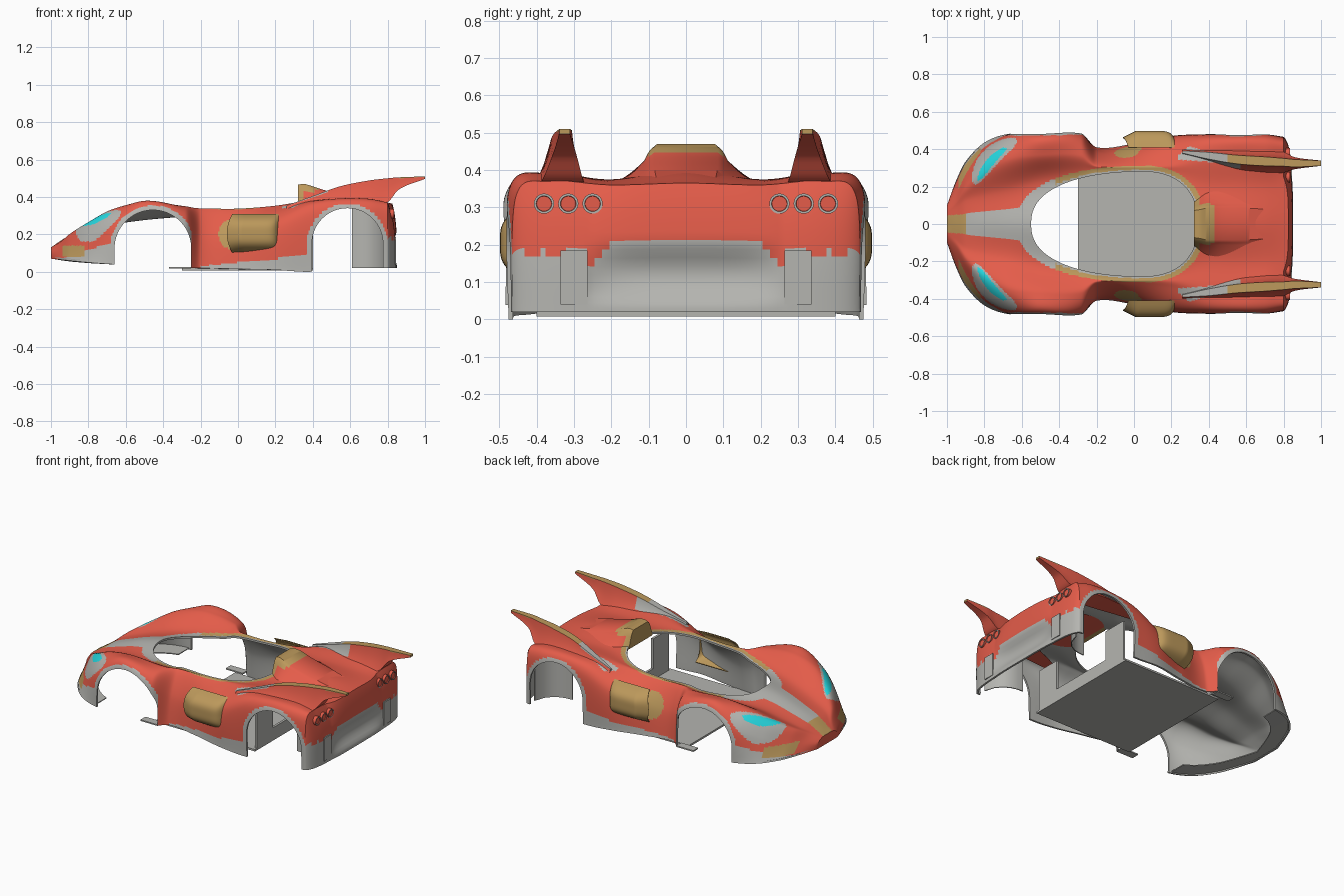
import bpy, bmesh, math
from math import sin, cos, pi, radians

if "Cube" in bpy.data.objects:
    bpy.data.objects.remove(bpy.data.objects["Cube"])


def make_material(name, rgb):
    m = bpy.data.materials.new(name)
    m.use_nodes = True
    m.diffuse_color = (*rgb, 1)
    m.node_tree.nodes["Principled BSDF"].inputs["Base Color"].default_value = (*rgb, 1)
    return m


GREY, RED, GOLD, CYAN = range(4)
MATS = [make_material("grey_trim", (0.46, 0.46, 0.435)),
        make_material("body_red", (0.78, 0.108, 0.068)),
        make_material("gold_trim", (0.50, 0.315, 0.105)),
        make_material("headlight_cyan", (0.02, 0.71, 0.77))]


def keyed(keys, x):
    """Smooth interpolation of a table whose first column is x."""
    x = min(max(x, keys[0][0]), keys[-1][0])
    i = next(k for k in range(len(keys) - 1) if x <= keys[k + 1][0])
    a, b = keys[i], keys[i + 1]
    p, q = keys[max(i - 1, 0)], keys[min(i + 2, len(keys) - 1)]
    h = b[0] - a[0]
    t = (x - a[0]) / h
    out = []
    for c in range(1, len(a)):
        ma = (b[c] - p[c]) / (b[0] - p[0]) * h
        mb = (q[c] - a[c]) / (q[0] - a[0]) * h
        out.append((2*t**3 - 3*t*t + 1) * a[c] + (t**3 - 2*t*t + t) * ma
                   + (3*t*t - 2*t**3) * b[c] + (t**3 - t*t) * mb)
    return out


def build(name, grids, rule, thick=0, closed=False, cutter=None):
    """Join grids of points into one mesh, colour it by rule, then thicken, cut and smooth it."""
    bm = bmesh.new()
    for rows in grids:
        vs = [[bm.verts.new(p) for p in r] for r in rows]
        for a, b in zip(vs, vs[1:]):
            n = len(a)
            for j in range(n if closed else n - 1):
                k = (j + 1) % n
                bm.faces.new((a[j], a[k], b[k], b[j]))
        if closed:
            bm.faces.new(vs[0])
            bm.faces.new(vs[-1])
    bmesh.ops.remove_doubles(bm, verts=bm.verts, dist=1e-5)
    bmesh.ops.recalc_face_normals(bm, faces=bm.faces)
    for f in bm.faces:
        f.material_index = rule(*f.calc_center_median()) if callable(rule) else rule
    me = bpy.data.meshes.new(name)
    bm.to_mesh(me)
    bm.free()
    ob = bpy.data.objects.new(name, me)
    bpy.context.collection.objects.link(ob)
    for m in MATS:
        me.materials.append(m)
    bpy.ops.object.select_all(action='DESELECT')
    bpy.context.view_layer.objects.active = ob
    ob.select_set(True)
    if thick:
        s = ob.modifiers.new("shell", 'SOLIDIFY')
        s.thickness, s.offset = thick, -1
        if cutter:
            s.material_offset = s.material_offset_rim = -4   # grey lining
        bpy.ops.object.modifier_apply(modifier=s.name)
    if cutter:
        b = ob.modifiers.new("openings", 'BOOLEAN')
        b.operation, b.solver, b.object = 'DIFFERENCE', 'EXACT', cutter
        bpy.ops.object.modifier_apply(modifier=b.name)
    bpy.ops.object.shade_smooth_by_angle(angle=radians(38))
    return ob


def box(name, x0, x1, y, z0, z1, mat=GREY, yc=0):
    ring = lambda x: [(x, yc - y, z0), (x, yc + y, z0), (x, yc + y, z1), (x, yc - y, z1)]
    return build(name, [[ring(x0), ring(x1)]], mat, closed=True)


# Body: x, centre z, valley y z, fender crest y z, shoulder y z, bottom y z
BODY = [(-1, .13, .04, .13, .075, .12, .1, .1, .1, .07),
        (-.95, .165, .08, .16, .125, .155, .18, .12, .235, .065),
        (-.9, .195, .12, .19, .195, .2, .26, .145, .335, .06),
        (-.8, .235, .15, .225, .285, .265, .375, .195, .435, .05),
        (-.67, .28, .18, .265, .35, .335, .462, .25, .482, .04),
        (-.5, .315, .22, .29, .37, .37, .478, .34, .485, .03),
        (-.28, .335, .24, .31, .37, .35, .475, .28, .48, .02),
        (-.2, .34, .26, .33, .32, .33, .385, .2, .41, .02),
        (0, .34, .26, .335, .32, .325, .405, .2, .43, .015),
        (.2, .36, .25, .35, .33, .345, .455, .25, .47, .01),
        (.38, .4, .2, .37, .36, .38, .47, .32, .475, 0),
        (.55, .4, .2, .375, .36, .39, .472, .35, .475, .015),
        (.7, .385, .2, .37, .36, .39, .472, .345, .475, .02),
        (.8, .365, .2, .36, .36, .37, .455, .33, .465, .02)]
N = 18


def section(x):
    """Half cross-section from the centre line out and down to the sill."""
    k = keyed(BODY, x)
    pts = [(-k[1], k[2]), (0, k[0])] + [(k[i], k[i + 1]) for i in (1, 3, 5, 7)]
    pts.append(pts[-1])
    out = []
    for i in range(1, 5):
        a, b, c, d = pts[i - 1:i + 3]
        for s in range(N + (i == 4)):
            t = s / N
            out.append(tuple(b[m] + .5 * t * (c[m] - a[m] + t * (
                2*a[m] - 5*b[m] + 4*c[m] - d[m] + t * (3*(b[m] - c[m]) + d[m] - a[m])))
                for m in (0, 1)))
    return out


def mirrored(row):
    return [(x, -y, z) for x, y, z in row[:0:-1]] + row


def deck(x, y):
    """Draw the middle of the tail deck out into a lip."""
    return x + .025 * max(0, (x - .7) / .1)**2 * max(0, 1 - (y / .25)**4)


def end_cap(x, bulge):
    """Close the end of the body, row by row, down the side wall."""
    s, m, rows = section(x), 3 * N, []
    for k in range(N + 1):
        f = (s[m][1] - s[m + k][1]) / (s[m][1] - s[-1][1])
        row = []
        for j in range(m + 1):
            y = s[j][0] * s[m + k][0] / s[m][0]
            z = s[j][1] - f * (s[j][1] - s[-1][1])
            x1 = deck(x, s[j][0])
            b = x1 - x + (bulge - .8 * (x1 - x)) * (1 - (1 - f)**4) * (1 - (j / m)**4)
            if bulge and y < .27 and .04 < z < .2:           # diffuser hollow
                b -= .035 * sin(pi * (z - .04) / .16) * (1 - (y / .27)**4)
            row.append((x + b, y, z))
        rows.append(mirrored(row))
    return rows


def egg(x, y):
    """Cockpit outline: 1 on the edge of the opening."""
    t = (.05 - x) / .6 if x < .05 else (x - .05) / .29
    return (t**2.2 + (abs(y) / .28)**2.4)**(1 / 2.3)


ARCHES = [(-.455, .125, .205), (.585, .15, .19)]


def body_colour(x, y, z):
    y = abs(y)
    # headlight coordinates: u along the lens, v outward
    u, v = (x + .77) * .65 + (y - .33) * .76, (x + .77) * -.76 + (y - .33) * .65
    v += 1.2 * u * u
    if x < -.6 and z > .16:
        if (u / .115)**2 + (v / .022)**2 < 1:
            return CYAN
        if ((u - .02) / .165)**2 + ((v - .015) / .05)**2 < 1:
            return GREY
    if x < -.66 and y > .15:                                  # front bumper
        if -.94 < x < -.82 and .08 < z < .14:
            return GOLD
        if z < .085 + .32 * (x + .9):
            return GREY
    if x < -.5 and y < .055 + .1 * (x + .9) and z > .13:      # bonnet stripe
        return GOLD if x < -.9 else GREY
    if z > .25 and x < .38:                                   # cockpit rim
        r = egg(x, y)
        if r < 1.12:
            return GREY if r < 1.035 or x < -.42 else GOLD
    for cx, cz, r in ARCHES:                                  # wheel arch edges
        if y > .455 and math.hypot(x - cx, max(z - cz, 0)) < r + .025:
            return GREY
    if x > .74 and z < (.21 - 1.3 * max(0, y - .2) if y < .265 else .18):
        return GREY
    if -.2 < x < .45 and z < .03 + .1 * (x + .2):             # sills
        return GREY
    if ((x + .03) / .075)**2 + ((z - .2) / .08)**2 < 1 and y > .3:
        return GOLD                                           # intake lining
    if z > .34 and .24 < x < .6 and abs(y - .385 + .17 * (x - .25)) < .035 * (.62 - x) / .35 + .005:
        return GREY                                           # fin root flash
    return RED


# Cutter for the wheel arches and the cockpit
cut = []
for cx, cz, r in ARCHES:
    arc = [(cx + r * cos(pi * i / 32), cz + r * sin(pi * i / 32)) for i in range(33)]
    arc += [(cx - r, -.1), (cx + r, -.1)]
    for sy in (-1, 1):
        cut.append([[(x, sy * y, z) for x, z in arc] for y in (.4, .6)])
edge = []
for i in range(49):
    x = -.105 - .445 * cos(pi * i / 48)
    t = (.05 - x) / .6 if x < .05 else (x - .05) / .29
    edge.append((x, .28 * max(0, 1 - t**2.2)**(1 / 2.4)))
edge += [(x, -y) for x, y in edge[-2:0:-1]]
cut.append([[(x, y, z) for x, y in edge] for z in (.15, .7)])
cutter = build("opening_cutter", cut, GREY, closed=True)
cutter.hide_render = True

# Body shell
xs = [-1 + 1.8 * i / 230 for i in range(231)]
skin = [mirrored([(deck(x, y), y, z) for y, z in section(x)]) for x in xs]
build("body_shell", [skin, end_cap(-1, 0), end_cap(.8, .045)], body_colour, .012, cutter=cutter)
bpy.data.objects.remove(cutter)

# Front lip under the bumper
lip = []
for i in range(31):
    x = -.995 + .32 * i / 30
    w, z = keyed(BODY, x)[-2:]
    inner = max(0, keyed(BODY, x - .07)[-2] - .1)
    lip.append([(x, w - .004, z + .004), (x, inner, z + .004)])

# Floor and low rear wall
box("floor", -.3, .4, .4, .008, .02)
box("rear_crossbar", .385, .4, .22, .02, .09)

# Engine scoop: x, top z, top half width, base half width, base z
SCOOP = [(.32, .465, .085, .12, .36), (.35, .47, .09, .15, .36), (.39, .46, .1, .18, .36),
         (.46, .437, .1, .2, .36), (.58, .408, .1, .2, .35), (.76, .365, .09, .18, .34)]
rows = []
for i in range(45):
    x = .32 + .01 * i
    zt, wt, wb, zb = keyed(SCOOP, x)
    half = [(0, zt), (wt * .85, zt), (wt, zt - .012), (wt + .012, zt * .65 + zb * .35), (wb, zb)]
    rows.append(mirrored([(x, y, z) for y, z in half]))
build("engine_scoop", [rows], lambda x, y, z: GOLD if x < .35 or (x < .43 and z > .43) else RED, closed=True)

# Tail fins: x, top z, base z, base half width, top half width, centre y
FIN = [(.26, .355, .33, .02, .006, .385), (.4, .405, .35, .05, .018, .365),
       (.55, .458, .36, .07, .023, .345), (.7, .488, .36, .07, .024, .335),
       (.8, .5, .372, .055, .021, .33), (.86, .505, .44, .032, .02, .325),
       (1, .51, .497, .014, .014, .325)]


def fin_rows(sy):
    rows = []
    for i in range(75):
        x = .26 + .01 * i
        zt, zb, wb, wt, yc = keyed(FIN, x)
        half = [(wt, zt), (wt + .05 * (wb - wt), zt * .88 + zb * .12),
                (wt + .2 * (wb - wt), zt * .65 + zb * .35),
                (wt + .5 * (wb - wt), zt * .3 + zb * .7), (wb, zb)]
        ring = [(yc + y, z) for y, z in half] + [(yc - y, z) for y, z in half[::-1]]
        rows.append([(x, sy * y, z) for y, z in ring])
    return rows


def fin_colour(x, y, z):
    top, base = keyed(FIN, x)[:2]
    if z > top - .004 or x > .996:
        return GOLD if x > .5 else GREY
    inner = abs(y) < keyed(FIN, x)[4]
    depth = (top - z) / (top - base)
    return GREY if x < (.57 if inner else .48) and depth < (.55 if inner else .2) else RED


# Side intake cowls
def cowl_rows(sy):
    rows = []
    for i in range(25):
        u = i / 24
        row = []
        for j in range(25):
            v = j / 12 - 1
            x0 = -.03 - .03 * (1 - v * v)
            y = .41 + .088 * (1 - abs(v)**3.5) * min(1, .6 + 1.6 * u) * (1 - .55 * u**14)
            row.append((x0 + (.22 - x0) * u, sy * y, .205 + .105 * v))
        rows.append(row)
    return rows


LINER = [(.61, .27), (.65, .272), (.69, .282), (.73, .305), (.765, .345), (.785, .41)]

# Paired parts
for side, sy in (("left", 1), ("right", -1)):
    build("front_lip_" + side, [[[(x, sy * y, z) for x, y, z in r] for r in lip]], GREY, .006)
    build("rear_wheel_liner_" + side, [[[(x, sy * y, z) for x, y in LINER] for z in (.02, .35)]], GREY, .006)
    box("rear_wall_" + side, .385, .4, .08, .02, .28, yc=sy * .3)
    box("bumper_pillar_" + side, .82, .846, .036, .04, .185, yc=sy * .3)
    box("fender_foot_" + side, -.37, -.25, .025, .018, .026, yc=sy * .43)
    build("tail_fin_" + side, [fin_rows(sy)], fin_colour, closed=True)
    build("side_intake_" + side, [cowl_rows(sy)], GOLD, .006)
    # Tail lights: three red discs in grey rings
    for i, y in enumerate((.25, .315, .38)):
        circle = lambda x, r: [(x, sy * y + r * cos(a * pi / 12), .31 + r * sin(a * pi / 12)) for a in range(24)]
        steps = [(.8, .027), (.833, .027), (.833, .021), (.828, .02), (.828, .002)]
        build(f"tail_light_{side}_{i + 1}", [[circle(x, r) for x, r in steps]],
              lambda x, py, z: GREY if x > .8325 else RED, closed=True)
